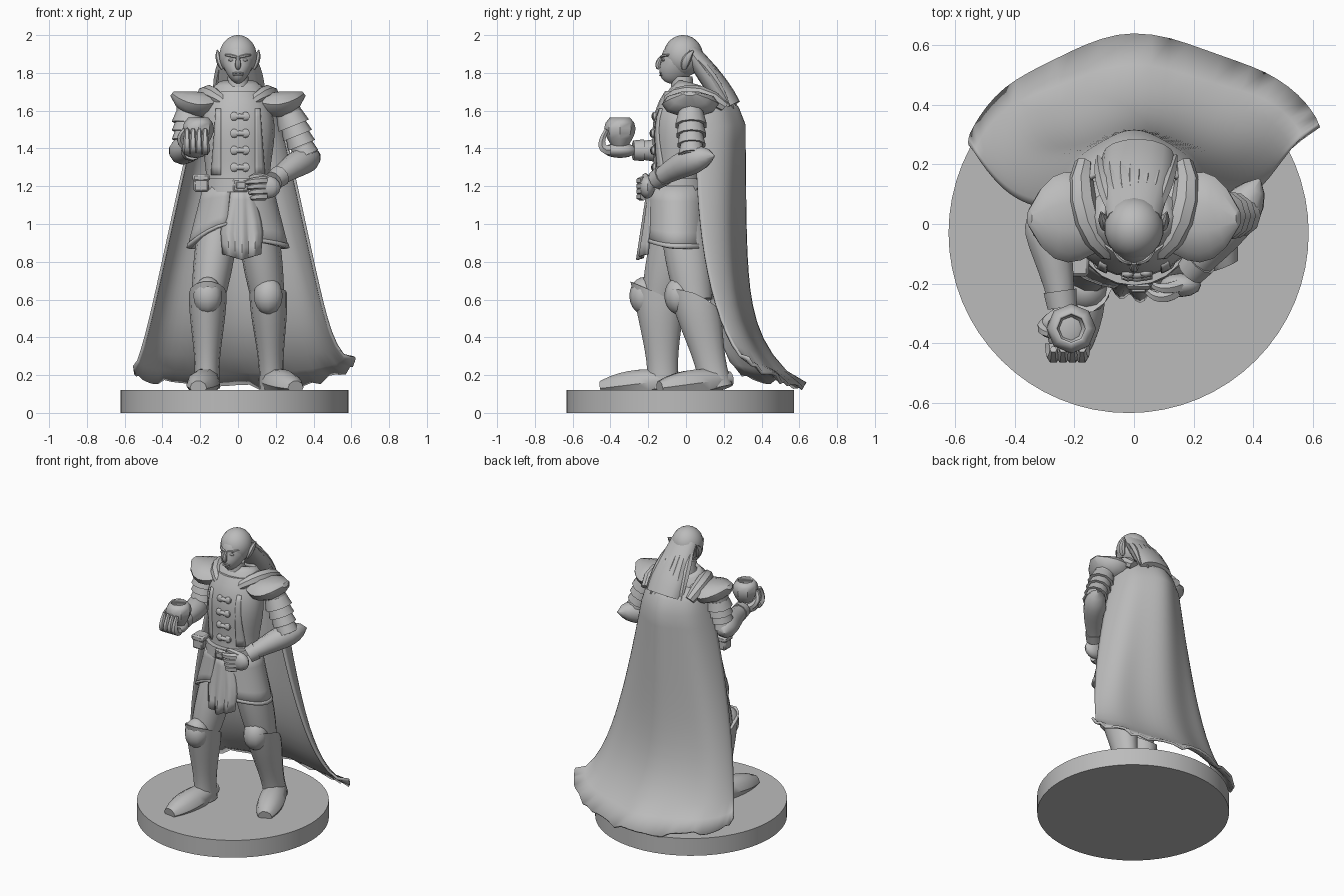
import bpy, bmesh, math, random
from mathutils import Vector, Matrix

random.seed(4)
cube = bpy.data.objects.get("Cube")
if cube:
    bpy.data.objects.remove(cube)

RIGHT, BACK, UP = Matrix.Identity(3)
SIDES = {"right": -1, "left": 1}

tone = (.5, .5, .5, 1)
grey = bpy.data.materials.new("stone_grey")
grey.use_nodes = True
grey.diffuse_color = tone
grey.node_tree.nodes["Principled BSDF"].inputs["Base Color"].default_value = tone


def spot(x, y, z):
    return Vector((x, y, z))


def bezier(controls, f):
    while len(controls) > 1:
        controls = [a + (b - a) * f for a, b in zip(controls, controls[1:])]
    return controls[0]


def finish(bm, name, thick=0):
    bmesh.ops.recalc_face_normals(bm, faces=bm.faces)
    mesh = bpy.data.meshes.new(name)
    bm.to_mesh(mesh)
    bm.free()
    mesh.materials.append(grey)
    part = bpy.data.objects.new(name, mesh)
    bpy.context.collection.objects.link(part)
    bpy.ops.object.select_all(action="DESELECT")
    part.select_set(True)
    bpy.context.view_layer.objects.active = part
    bpy.ops.object.shade_smooth_by_angle(angle=math.radians(40))
    if thick:
        solid = part.modifiers.new("thickness", "SOLIDIFY")
        solid.thickness = thick
        solid.offset = 0


def limb(name, path, radii, flat=1, sides=10, across=RIGHT, steps=6, tweak=None, thick=0):
    """Skin along a curved path; a thickness leaves the far end open."""
    bm = bmesh.new()
    loops = []
    for step in range(steps + 1):
        f = step / steps
        centre, radius = bezier(path, f), bezier(radii, f)
        along = (bezier(path, f + .01) - bezier(path, f - .01)).normalized()
        wide = (across - along * across.dot(along)).normalized()
        deep = along.cross(wide) * flat
        loop = []
        for k in range(sides):
            turn = math.tau * k / sides
            point = centre + (wide * math.cos(turn) + deep * math.sin(turn)) * radius
            loop.append(bm.verts.new(tweak(point) if tweak else point))
        loops.append(loop)
    for low, high in zip(loops, loops[1:]):
        for k in range(sides):
            bm.faces.new((low[k - 1], low[k], high[k], high[k - 1]))
    bm.faces.new(loops[0])
    if not thick:
        bm.faces.new(loops[-1])
    finish(bm, name, thick)


def ball(name, centre, size, detail=12, tweak=None):
    bm = bmesh.new()
    bmesh.ops.create_uvsphere(bm, u_segments=detail, v_segments=detail, radius=1)
    for v in bm.verts:
        if tweak:
            tweak(v.co)
        v.co = centre + Matrix.Diagonal(size) @ v.co
    finish(bm, name)


def sheet(name, rule, columns, rows, thick):
    bm = bmesh.new()
    grid = [[bm.verts.new(rule(i / columns, j / rows)) for i in range(columns + 1)]
            for j in range(rows + 1)]
    for top, low in zip(grid, grid[1:]):
        for i in range(columns):
            bm.faces.new((top[i], top[i + 1], low[i + 1], low[i]))
    finish(bm, name, thick)


def box(name, centre, size, bevel=.01):
    bm = bmesh.new()
    bmesh.ops.create_cube(bm, size=1)
    for v in bm.verts:
        v.co = centre + Matrix.Diagonal(size) @ v.co
    bmesh.ops.bevel(bm, geom=bm.edges[:], offset=bevel, segments=1, affect="EDGES")
    finish(bm, name)


# Round base
ground = .12
middle = spot(-.018, -.03, 0)
limb("base", [middle, middle + UP * ground], [.603, .603], sides=64, steps=1)

# Torso, neck, belt and collar
waist, throat = spot(0, -.045, 1.17), spot(0, -.02, 1.7)
girth, depth = [.175, .14, .27, .12], .76
limb("jerkin", [waist, throat], girth, depth, sides=20, steps=10)
limb("belt", [waist, waist + UP * .07], [.187, .182], .88, sides=20, steps=1)
limb("neck", [throat - UP * .1, throat + UP * .08], [.07, .055], sides=12)
limb("collar", [spot(0, .01, 1.6), spot(0, .01, 1.68), spot(0, .03, 1.74)], [.18, .18, .1], .75, sides=12,
     tweak=lambda c: c + UP * min(0, c.y) * .25, thick=.02)


def on_chest(x, z, lift=0):
    f = (z - waist.z) / (throat.z - waist.z)
    radius = bezier(girth, f)
    y = bezier([waist, throat], f).y - depth * math.sqrt(max(0, radius ** 2 - x ** 2))
    return spot(x, y - lift, z)


# Chest clasps and lapels
for row in range(4):
    height = 1.3 + .09 * row
    ball("clasp_bar", on_chest(.01, height), (.06, .016, .014), detail=6)
    for x in (-.02, .04):
        ball("clasp_knot", on_chest(x, height), (.025, .016, .024), detail=6)
for side, s in SIDES.items():
    sheet(side + "_lapel", lambda u, v: on_chest(s * (.09 + .05 * u * (1 - v / 2)), 1.26 + .35 * v), 3, 8, .012)

# Belt buckle and pouch
buckle = spot(.015, -.21, 1.205)
box("buckle", buckle, (.085, .02, .07))
box("buckle_plate", buckle - BACK * .012, (.05, .016, .035), bevel=.004)
pouch = spot(-.195, -.13, 1.215)
box("pouch", pouch, (.08, .08, .09))
box("pouch_flap", pouch + UP * .03, (.09, .09, .04))


# Coat skirt, open at the front
def skirt(u, v):
    gap = .22
    turn = gap - math.pi / 2 + u * (math.tau - 2 * gap)
    front = max(0, -math.sin(turn)) ** 2
    hem = .87 + front * (.13 if math.cos(turn) < 0 else .04)
    drop = 1.2 - (1.2 - hem) * v
    return waist + spot((.178 + .085 * v) * math.cos(turn), (.15 + .015 * v) * math.sin(turn), drop - waist.z)


sheet("coat_skirt", skirt, 28, 4, .015)
sheet("coat_hem", lambda u, v: skirt(u, .93 + .07 * v), 28, 1, .024)


# Pleated tabard
def tabard(u, v):
    t = 2 * u - 1
    width = .055 + .055 * min(1, v * 1.6) - .03 * max(0, v - .6)
    pleat = .013 * v * math.cos(3 * math.pi * t)
    return spot(.02 + t * width, .03 * t * t - .2 - .045 * v - pleat, 1.19 - v * (.38 - .03 * abs(t)))


sheet("tabard", tabard, 18, 6, .014)


# Legs with pointed boot cuffs
def leg(side, hip, knee, ankle, toe):
    def cuff(point):
        ramp = max(0, (point.z - ankle.z) / (knee.z - ankle.z)) ** 6
        forward = knee.y - point.y
        return point + ramp * (UP * forward * .6 - BACK * max(0, forward) * .25)

    def sole(point):
        return spot(point.x, point.y, max(point.z, ground))

    heel = ankle + (ankle - toe) * .25 + UP * .05
    limb(side + "_thigh", [hip, knee - UP * .04], [.1, .12, .085], 1.15, sides=14)
    limb(side + "_boot", [ankle, knee], [.07, .05, .1, .1], 1.28, sides=14, steps=10, tweak=cuff)
    ball(side + "_knee_guard", knee - BACK * .08 - UP * .01, (.08, .08, .1), detail=10)
    limb(side + "_foot", [heel, toe], [.045, .09, .11, .045], .9, steps=8, tweak=sole)


leg("right", hip=spot(-.09, -.03, 1.08), knee=spot(-.16, -.14, .63),
    ankle=spot(-.165, -.12, .13), toe=spot(-.21, -.45, .13))
leg("left", hip=spot(.09, -.03, 1.08), knee=spot(.16, .045, .63),
    ankle=spot(.18, .16, .13), toe=spot(.305, -.14, .13))


# Pauldrons, banded sleeves and flared gauntlets
def arm(side, elbow, wrist, tip):
    s = SIDES[side]
    limb(side + "_pauldron", [spot(s * .1, .03, 1.65), spot(s * .23, .02, 1.6), spot(s * .35, .02, 1.69)],
         [.1, .16, .2, .03], .46, across=BACK)
    shoulder = spot(s * .255, .025, 1.62)
    limb(side + "_upper_arm", [shoulder, elbow], [.07, .06])
    for band in range(4):
        start, end = [shoulder.lerp(elbow, .2 * band + f) for f in (.14, .38)]
        limb(side + "_sleeve_band", [start, end], [.07 - .004 * band, .087 - .005 * band], steps=1)
    limb(side + "_gauntlet", [wrist, elbow, tip], [.045, .06, .12, .005], across=UP, steps=8)
    limb(side + "_wrist_cuff", [wrist, wrist.lerp(elbow, .2)], [.052, .058], across=UP, steps=1)


right_wrist, left_wrist = spot(-.24, -.28, 1.39), spot(.19, -.16, 1.23)
arm("right", elbow=spot(-.28, 0, 1.39), wrist=right_wrist, tip=spot(-.34, .06, 1.38))
arm("left", elbow=spot(.36, .03, 1.36), wrist=left_wrist, tip=spot(.42, .15, 1.36))

# Left hand resting on the belt
palm = left_wrist + spot(-.035, -.045, -.035)
ball("left_palm", palm, (.07, .04, .06))
for finger in range(4):
    root = palm + spot(-.01, -.02, .035 - .028 * finger)
    limb("left_finger", [root, root + spot(-.06, -.04, 0), root + spot(.01 * finger - .1, 0, -.01)],
         [.022, .022, .012], sides=6, across=UP)
limb("left_thumb", [palm + UP * .04, palm + spot(-.06, -.02, .07), palm + spot(-.09, 0, .05)],
     [.024, .012], sides=6, across=UP)

# Right hand cradling the goblet
cup = spot(-.21, -.35, 1.4)
ball("right_palm", cup - spot(.015, 0, .01), (.07, .09, .04))
for finger in range(4):
    root = cup + spot(.032 * finger - .06, -.05, -.01)
    limb("right_finger", [root, root - BACK * .08, root + spot(0, -.02, .11)], [.028, .025, .012], sides=6)
limb("right_thumb", [cup + spot(-.05, .04, 0), cup + spot(-.13, 0, .04), cup + spot(-.07, -.02, .1)],
     [.026, .014], sides=6, across=BACK)
limb("goblet", [cup, cup + UP * .16], [.03, .06, .11, .05], sides=8, thick=.01)


# Head and face
def jaw(c):
    if c.z < 0:
        c.x *= 1 + .3 * c.z
        c.y += .4 * c.z


skull = spot(0, -.03, 1.86)
ball("head", skull, (.086, .103, .117), detail=18, tweak=jaw)
bridge = skull + spot(0, -.1, .025)
limb("nose", [bridge, bridge + spot(0, -.03, -.045), bridge + spot(0, -.01, -.06)], [.008, .02, .012], sides=8)
for height in (.06, .072):
    ball("lip", skull - spot(0, .1, height), (.03, .012, .006), detail=8)
for side, s in SIDES.items():
    limb(side + "_brow", [skull + spot(s * .01, -.098, .024), skull + spot(s * .05, -.1, .035), skull + spot(s * .07, -.05, .035)],
         [.008, .01, .005], sides=6, across=UP)
    ball(side + "_eye", skull + spot(s * .036, -.09, .008), (.016, .01, .007), detail=8)
    ear = skull + spot(s * .08, .02, -.04)
    limb(side + "_ear", [ear, ear + spot(s * .02, 0, .05), ear + spot(s * .03, .05, .1)], [.01, .033, .003], 1.2, sides=8)

# Swept-back hair with a long fall
crown = spot(0, -.015, 1.89)
ball("hair_cap", crown, (.1, .105, .11), detail=18)
limb("hair_fall", [spot(0, .02, 1.92), spot(0, .07, 1.85), spot(.01, .16, 1.75), spot(.015, .23, 1.62)],
     [.09, .1, .13, .12], .52, sides=16, steps=8)
for strand in range(-3, 4):
    t = strand / 3
    bend = -.04 * t * t
    limb("hair_lock", [spot(.07 * t, .08 + bend, 1.89), spot(.1 * t, .19 + bend, 1.8),
                       spot(.01 + .13 * t, .27 + bend, 1.6 + random.uniform(0, .03))],
         [.016, .05, .006], .7, sides=6)


# Cape with a flared, ragged hem
def cape(u, v):
    t = 2 * u - 1
    turn = t * math.pi / 2
    left = t > 0
    width = .2 + .34 * v + (.08 if left else .015) * v ** 12
    edge = .05 + (.28 if left else .22) * v ** 3
    back = .2 + .1 * min(1, v * 12) + .32 * v ** 7
    curve = max(0, math.cos(turn)) ** (1 + .5 * v ** 6)
    fold = .014 * min(1, .4 + v) * math.cos(6 * turn) * curve
    lift = (.14 if left else .09) * v ** 8 - .07 * (1 - v) ** 9
    rag = random.uniform(-.01, .03) if v == 1 else 0
    return spot(width * math.sin(turn), edge + (back - edge) * curve + fold, 1.7 - 1.57 * v + lift * t * t + rag)


sheet("cape", cape, 32, 18, .016)
for side, s in SIDES.items():
    limb(side + "_cape_drape", [spot(s * .05, -.11, 1.62), spot(s * .14, -.1, 1.71), spot(s * .2, .1, 1.72), spot(s * .17, .2, 1.62)],
         [.02, .045, .06, .03], sides=8, across=UP)
